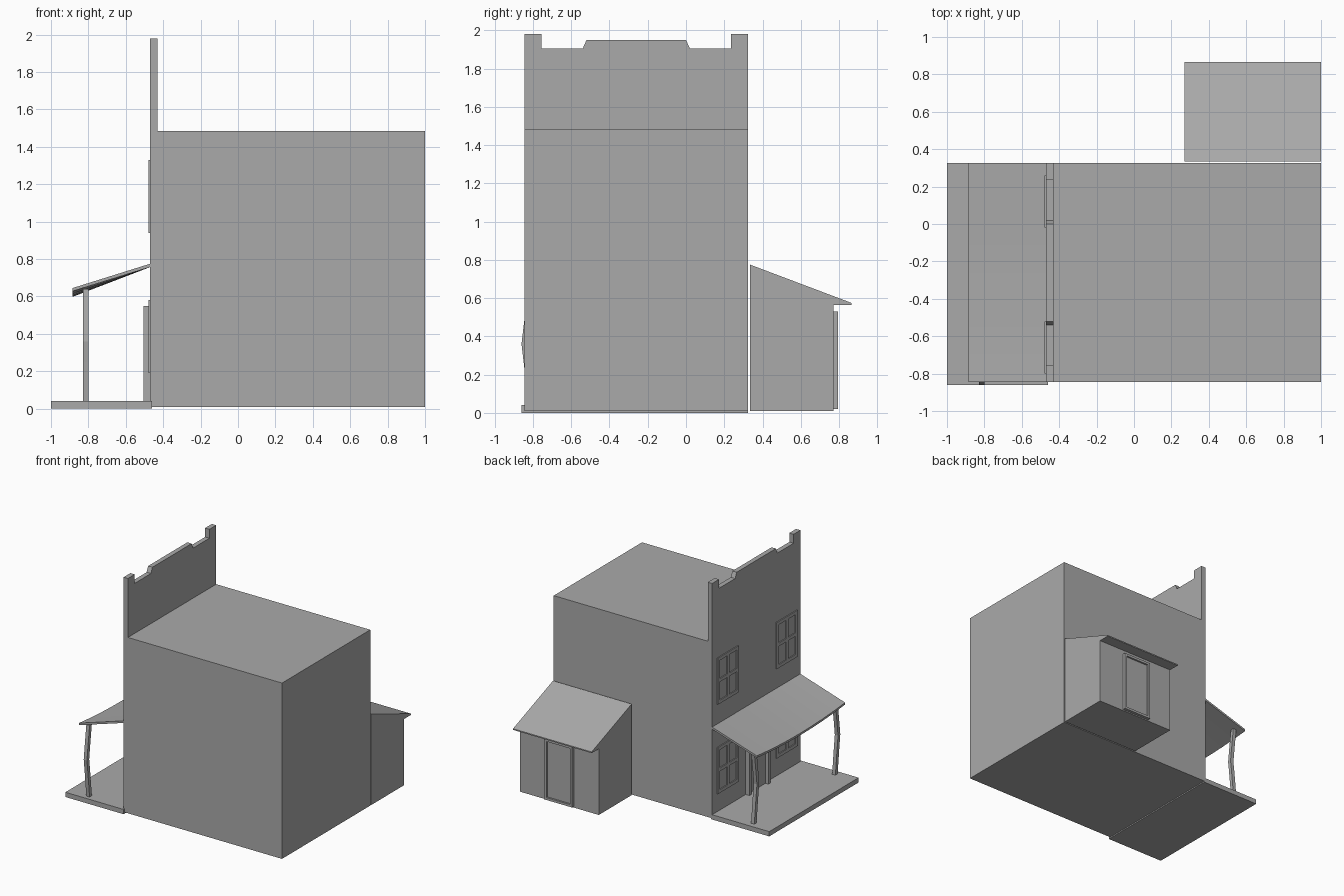
import bpy
import bmesh
from mathutils import Vector

if "Cube" in bpy.data.objects:
    bpy.data.objects.remove(bpy.data.objects["Cube"], do_unlink=True)

grey = bpy.data.materials.new("plain grey")
grey.use_nodes = True
grey.diffuse_color = (0.4, 0.4, 0.4, 1)
grey.node_tree.nodes["Principled BSDF"].inputs["Base Color"].default_value = grey.diffuse_color


def finish(name, bm):
    bmesh.ops.recalc_face_normals(bm, faces=bm.faces)
    mesh = bpy.data.meshes.new(name)
    bm.to_mesh(mesh)
    bm.free()
    mesh.materials.append(grey)
    obj = bpy.data.objects.new(name, mesh)
    bpy.context.collection.objects.link(obj)
    return obj


def add_box(bm, x, y, z):
    verts = bmesh.ops.create_cube(bm, size=1)["verts"]
    for v in verts:
        v.co = Vector(r[0] + (c + 0.5) * (r[1] - r[0]) for c, r in zip(v.co, (x, y, z)))


def box(name, x, y, z):
    bm = bmesh.new()
    add_box(bm, x, y, z)
    return finish(name, bm)


def extrude_x(name, profile, x0, x1):
    """Solid made from a (y, z) outline swept along x."""
    bm = bmesh.new()
    face = bm.faces.new([bm.verts.new((x0, y, z)) for y, z in profile])
    geom = bmesh.ops.extrude_face_region(bm, geom=[face])["geom"]
    moved = [g for g in geom if isinstance(g, bmesh.types.BMVert)]
    bmesh.ops.translate(bm, verts=moved, vec=(x1 - x0, 0, 0))
    return finish(name, bm)


def loft(name, rings):
    """Solid through four-cornered cross-sections."""
    bm = bmesh.new()
    loops = [[bm.verts.new(p) for p in ring] for ring in rings]
    for a, b in zip(loops, loops[1:]):
        for i in range(4):
            j = (i + 1) % 4
            bm.faces.new((a[i], a[j], b[j], b[i]))
    bm.faces.new(loops[0])
    bm.faces.new(loops[-1])
    return finish(name, bm)


Y0, Y1, MID = -0.845, 0.325, -0.26
WALL = -0.47

# Main building and porch floor
box("main_building", (-0.44, 1), (Y0, Y1), (0.01, 1.485))
box("porch_floor", (-1, -0.46), (-0.86, Y1), (0, 0.04))

# Stepped false front, mirrored about its middle
half = [(0.585, 0.01), (0.585, 1.98), (0.495, 1.98), (0.495, 1.905), (0.28, 1.905), (0.26, 1.95)]
outline = [(MID + d, z) for d, z in half] + [(MID - d, z) for d, z in reversed(half)]
extrude_x("false_front", outline, WALL, -0.43)

# Sagging porch roof
rings = []
steps = 8
for i in range(steps + 1):
    t = i / steps
    y = Y0 + t * (Y1 - Y0)
    sag = 0.03 * (1 - (2 * t - 1) ** 2)
    rings.append([(WALL, y, 0.775), (-0.885, y, 0.645 - sag),
                  (-0.885, y, 0.628 - sag), (WALL, y, 0.757)])
loft("porch_roof", rings)

# Bent porch posts
for side, py in (("right", -0.81), ("left", 0.265)):
    rings = []
    for z, bend in ((0.04, 0), (0.25, 0.022), (0.36, 0.035), (0.47, 0.022), (0.64, 0)):
        a, b = py - bend - 0.015, py - bend + 0.015
        rings.append([(-0.83, a, z), (-0.80, a, z), (-0.80, b, z), (-0.83, b, z)])
    loft("porch_post_" + side, rings)


def window(name, yc, z0, z1):
    """Frame with a crossbar, standing proud of the wall."""
    bm = bmesh.new()
    a, b, w = yc - 0.14, yc + 0.14, 0.028
    zc = (z0 + z1) / 2
    x = (-0.478, WALL + 0.01)
    for y in (a, b - w, yc - w / 2):
        add_box(bm, x, (y, y + w), (z0, z1))
    for z in (z0, z1 - w, zc - w / 2):
        add_box(bm, x, (a, b), (z, z + w))
    return finish(name, bm)


for side, yc in (("right", MID - 0.4), ("left", MID + 0.38)):
    window("lower_window_" + side, yc, 0.19, 0.58)
    window("upper_window_" + side, yc, 0.94, 1.33)

# Front door with deep frame
bm = bmesh.new()
for y in (-0.40, -0.15):
    add_box(bm, (-0.505, WALL + 0.01), (y, y + 0.03), (0.04, 0.55))
add_box(bm, (-0.505, WALL + 0.01), (-0.40, -0.12), (0.52, 0.55))
finish("front_door_frame", bm)
box("front_door", (-0.478, WALL + 0.01), (-0.37, -0.15), (0.04, 0.52))

# Lean-to shed with overhanging roof
extrude_x("lean_to", [(0.335, 0.01), (0.335, 0.775), (0.865, 0.575), (0.865, 0.565),
                      (0.77, 0.565), (0.77, 0.01)], 0.27, 1)

# Shed door and frame
bm = bmesh.new()
for x in (0.50, 0.74):
    add_box(bm, (x, x + 0.02), (0.76, 0.795), (0.02, 0.53))
for z in (0.02, 0.51):
    add_box(bm, (0.50, 0.76), (0.76, 0.795), (z, z + 0.02))
finish("shed_door_frame", bm)
box("shed_door", (0.52, 0.74), (0.76, 0.78), (0.04, 0.51))
